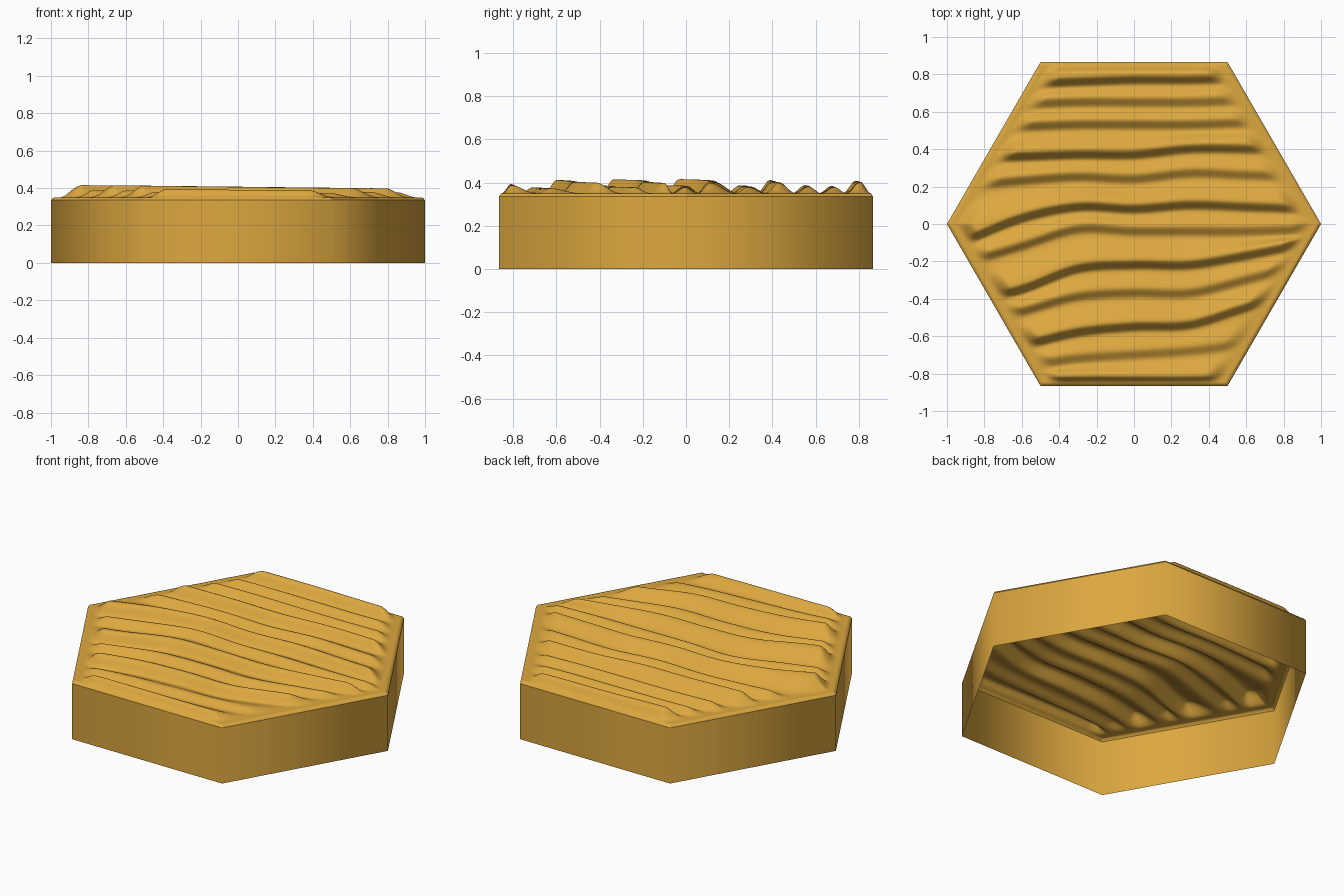
import bpy, bmesh, math

if "Cube" in bpy.data.objects:
    bpy.data.objects.remove(bpy.data.objects["Cube"])

APOTHEM = math.sqrt(3) / 2
RIM, TOP, BEVEL = 0.335, 0.35, 0.02

sand = bpy.data.materials.new("sand")
sand.diffuse_color = (0.72, 0.39, 0.05, 1)
sand.use_nodes = True
sand.node_tree.nodes["Principled BSDF"].inputs["Base Color"].default_value = sand.diffuse_color

# Dune fronts: crest height, then y of the steep front at x = -0.9 ... 0.9 in steps of 0.3
DUNES = [
    (0.047, (-0.85, -0.85, -0.84, -0.84, -0.84, -0.83, -0.83)),
    (0.030, (-0.78, -0.76, -0.72, -0.70, -0.68, -0.64, -0.58)),
    (0.065, (-0.70, -0.65, -0.58, -0.55, -0.54, -0.45, -0.38)),
    (0.038, (-0.54, -0.47, -0.39, -0.37, -0.37, -0.30, -0.22)),
    (0.066, (-0.42, -0.35, -0.24, -0.22, -0.22, -0.17, -0.11)),
    (0.038, (-0.21, -0.12, -0.03, -0.04, -0.04, -0.04, -0.03)),
    (0.065, (-0.09, 0.03, 0.09, 0.08, 0.10, 0.09, 0.08)),
    (0.038, (0.20, 0.23, 0.25, 0.24, 0.27, 0.26, 0.25)),
    (0.063, (0.35, 0.36, 0.37, 0.37, 0.40, 0.40, 0.39)),
    (0.040, (0.52, 0.52, 0.53, 0.53, 0.53, 0.54, 0.55)),
    (0.036, (0.64, 0.64, 0.65, 0.65, 0.65, 0.66, 0.66)),
    (0.062, (0.75, 0.75, 0.76, 0.77, 0.77, 0.78, 0.78)),
]


def smooth(t):
    t = min(max(t, 0), 1)
    return t * t * (3 - 2 * t)


def front_y(row, x):
    f = min(max((x + 0.9) / 0.3, 0), 5.999)
    i = int(f)
    t = f - i
    p1, p2 = row[i], row[i + 1]
    p0 = row[i - 1] if i else 2 * p1 - p2
    p3 = row[i + 2] if i < 5 else 2 * p2 - p1
    return p1 + 0.5 * t * (p2 - p0 + t * (2*p0 - 5*p1 + 4*p2 - p3
                                          + t * (3 * (p1 - p2) + p3 - p0)))


def dune_height(x, y):
    # Steep face towards -y, long gentle back towards +y
    fronts = [front_y(row, x) - 0.03 for _, row in DUNES] + [0.90]
    for i, (amp, _) in enumerate(DUNES):
        if fronts[i] <= y < fronts[i + 1]:
            s = y - fronts[i]
            gap = fronts[i + 1] - fronts[i]
            if s < 0.06:
                k = smooth(s / 0.06)
            else:
                k = 1 - smooth((s - 0.06) / (gap - 0.06))
            return amp * k * (0.87 - 0.17 * x)
    return 0


def surface_z(x, y):
    d_flat = APOTHEM - abs(y)
    d_slant = APOTHEM - (abs(x) * APOTHEM + abs(y) * 0.5)
    d = max(min(d_flat, d_slant), 0)
    q = max(1 - d / BEVEL, 0)
    base = RIM + (TOP - RIM) * math.sqrt(max(1 - q * q, 0))
    fade = smooth((d_flat - 0.005) / 0.05) * smooth((d_slant - 0.04) / 0.09)
    return base + fade * dune_height(x, y)


def finish(name, bm):
    me = bpy.data.meshes.new(name)
    bm.to_mesh(me)
    bm.free()
    for p in me.polygons:
        p.use_smooth = True
    me.materials.append(sand)
    ob = bpy.data.objects.new(name, me)
    bpy.context.collection.objects.link(ob)


corners = [(math.cos(i * math.pi / 3), math.sin(i * math.pi / 3)) for i in range(6)]

# Rippled sand top with a softened rim
bm = bmesh.new()
centre = bm.verts.new((0, 0, 0))
ring = [bm.verts.new((x, y, 0)) for x, y in corners]
for i in range(6):
    bm.faces.new((centre, ring[i], ring[(i + 1) % 6]))
bmesh.ops.subdivide_edges(bm, edges=bm.edges[:], cuts=95, use_grid_fill=True)
for v in bm.verts:
    v.co.z = surface_z(v.co.x, v.co.y)
finish("sand_top", bm)

# Thin side wall, open underneath
bm = bmesh.new()
low = [bm.verts.new((x, y, 0)) for x, y in corners]
high = [bm.verts.new((x, y, RIM)) for x, y in corners]
for i in range(6):
    j = (i + 1) % 6
    bm.faces.new((low[i], low[j], high[j], high[i]))
finish("side_wall", bm)
